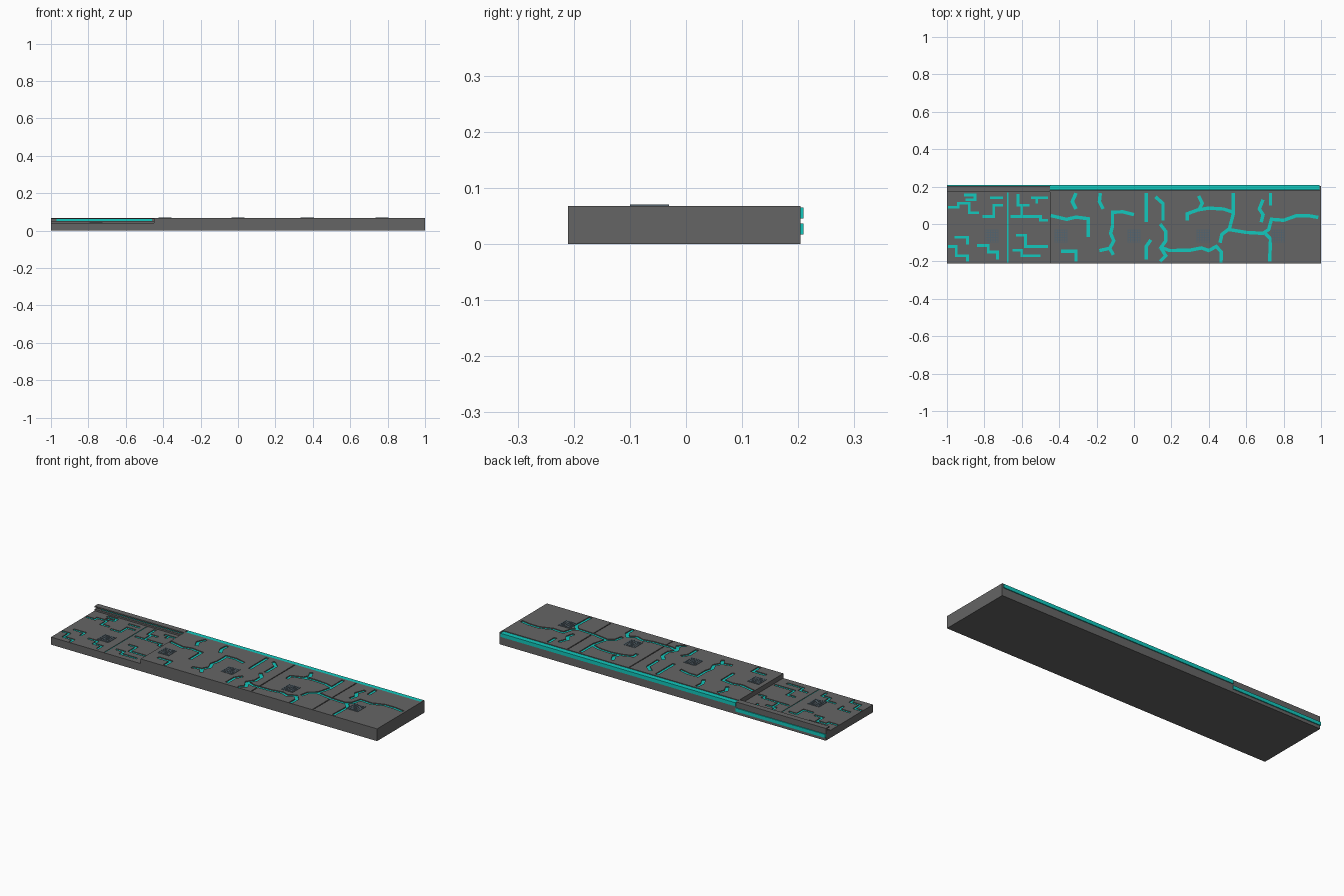
import bpy, bmesh
from mathutils import Vector


def material(name, rgb):
    m = bpy.data.materials.new(name)
    m.diffuse_color = (*rgb, 1)
    return m


TEAL = material("teal_glow", (0.006, 0.58, 0.51))
GREY = material("dark_metal", (0.13, 0.13, 0.13))
VENT = material("vent_dark", (0.09, 0.13, 0.16))


def finish(name, bm, mat):
    bmesh.ops.recalc_face_normals(bm, faces=bm.faces)
    me = bpy.data.meshes.new(name)
    bm.to_mesh(me)
    bm.free()
    me.materials.append(mat)
    ob = bpy.data.objects.new(name, me)
    bpy.context.collection.objects.link(ob)
    return ob


def prism(bm, ring, shift):
    a = [bm.verts.new(p) for p in ring]
    b = [bm.verts.new(Vector(p) + Vector(shift)) for p in ring]
    bm.faces.new(a)
    bm.faces.new(b[::-1])
    for i in range(len(a)):
        j = (i + 1) % len(a)
        bm.faces.new((a[i], b[i], b[j], a[j]))


def add_box(bm, x, y, z):
    prism(bm, [(x[0], y[0], z[0]), (x[1], y[0], z[0]), (x[1], y[1], z[0]), (x[0], y[1], z[0])],
          (0, 0, z[1] - z[0]))


def box(name, x, y, z, mat):
    bm = bmesh.new()
    add_box(bm, x, y, z)
    return finish(name, bm, mat)


def extrude_x(name, yz, x0, x1, mat):
    bm = bmesh.new()
    prism(bm, [(x0, y, z) for y, z in yz], (x1 - x0, 0, 0))
    return finish(name, bm, mat)


def ribbons(name, paths, w, z0, z1, mat):
    # mitred ribbons following flat paths
    bm = bmesh.new()
    for path in paths:
        p = [Vector(q) for q in path]
        d = [(p[i + 1] - p[i]).normalized() for i in range(len(p) - 1)]
        left, right = [], []
        for i, q in enumerate(p):
            a, b = d[max(i - 1, 0)], d[min(i, len(d) - 1)]
            t = (a + b).normalized()
            n = Vector((-t.y, t.x)) * (w / 2 / max(t.dot(a), 0.5))
            left.append((*(q + n), z0))
            right.append((*(q - n), z0))
        prism(bm, left + right[::-1], (0, 0, z1 - z0))
    return finish(name, bm, mat)


def carve(target, name, paths, w, top, depth, lit=True):
    # cut the channels and lay glowing strips on their floors
    cut = ribbons(name + "_cutter", paths, w, top - depth, top + 0.01, GREY)
    cut.hide_render = True
    cut.hide_viewport = True
    mod = target.modifiers.new(name, 'BOOLEAN')
    mod.object = cut
    mod.operation = 'DIFFERENCE'
    mod.solver = 'EXACT'
    mod.use_self = True
    if lit:
        ribbons(name, paths, w, top - depth - 0.002, top - depth + 0.001, TEAL)


TOP, DECK = 0.068, 0.042
FRONT, BACK = -0.21, 0.204

# main slab with a notch along its back top edge, closed by an end cap
main = extrude_x("main_slab", [(FRONT, 0), (BACK, 0), (BACK, 0.045), (0.18, 0.045),
                               (0.18, TOP), (FRONT, TOP)], -0.45, 0.992, GREY)
box("end_cap", (0.992, 1), (FRONT, BACK), (0, TOP), GREY)
box("upper_light_bar", (-0.45, 0.992), (0.181, 0.209), (0.045, 0.065), TEAL)

# lower deck with a raised, slotted back rim
low = extrude_x("lower_deck", [(FRONT, 0), (BACK, 0), (BACK, TOP), (0.172, TOP), (0.172, 0.061),
                               (0.187, 0.061), (0.187, 0.051), (0.172, 0.051),
                               (0.172, DECK), (FRONT, DECK)], -1, -0.45, GREY)
box("rim_light", (-0.97, -0.46), (0.184, 0.188), (0.051, 0.061), TEAL)
box("lower_light_bar", (-1, -0.45), (0.2, 0.209), (0.017, 0.036), TEAL)

# irregular cracks on the main slab
cracks_a = [
    [(-0.445, 0.045), (-0.36, 0.025), (-0.31, 0.037), (-0.245, 0.028), (-0.245, -0.07)],
    [(-0.31, 0.165), (-0.33, 0.12), (-0.31, 0.08)],
    [(-0.18, 0.165), (-0.185, 0.12), (-0.165, 0.08)],
    [(0, 0.05), (-0.06, 0.065), (-0.115, 0.063), (-0.115, -0.01), (-0.125, -0.05),
     (-0.108, -0.09), (-0.13, -0.13), (-0.185, -0.142)],
    [(-0.13, -0.13), (-0.11, -0.165)],
    [(-0.39, -0.145), (-0.31, -0.145), (-0.31, -0.2)],
    [(0.065, 0.165), (0.065, 0.01)],
    [(0.09, -0.085), (0.065, -0.12), (0.065, -0.19)],
]
cracks_b = [
    [(0.115, 0.145), (0.155, 0.11), (0.155, 0.02)],
    [(0.14, 0), (0.17, -0.04), (0.17, -0.09), (0.145, -0.125), (0.19, -0.142), (0.3, -0.14),
     (0.36, -0.128), (0.4, -0.142), (0.44, -0.12), (0.467, -0.15), (0.465, -0.205)],
    [(0.145, -0.13), (0.17, -0.17), (0.14, -0.2)],
    [(0.285, 0.02), (0.285, 0.055), (0.34, 0.075), (0.4, 0.085), (0.48, 0.08), (0.525, 0.065)],
    [(0.345, 0.15), (0.365, 0.11), (0.35, 0.08)],
    [(0.53, 0.165), (0.53, 0.05), (0.51, -0.025), (0.47, -0.055), (0.46, -0.1)],
]
cracks_c = [
    [(0.51, -0.03), (0.6, -0.045), (0.69, -0.05), (0.72, -0.03), (0.735, 0.025), (0.8, 0.02),
     (0.87, 0.045), (0.93, 0.045), (0.985, 0.035)],
    [(0.7, -0.048), (0.73, -0.08), (0.725, -0.2)],
    [(0.69, 0.13), (0.67, 0.08), (0.69, 0.05), (0.68, 0.01)],
    [(0.73, 0.165), (0.73, 0.1)],
]
carve(main, "main_cracks", cracks_a + cracks_b + cracks_c, 0.018, TOP, 0.006)

# circuit-like channels on the lower deck
circuits_a = [
    [(-0.995, 0.09), (-0.94, 0.09), (-0.94, 0.11), (-0.88, 0.11), (-0.88, 0.06), (-0.83, 0.06)],
    [(-0.91, 0.155), (-0.85, 0.155), (-0.85, 0.13), (-0.9, 0.13)],
    [(-0.81, 0.04), (-0.75, 0.04), (-0.75, 0.1), (-0.7, 0.1)],
    [(-0.77, 0.14), (-0.7, 0.14)],
    [(-0.62, 0.16), (-0.62, 0.1), (-0.56, 0.1)],
    [(-0.66, 0.04), (-0.5, 0.04), (-0.5, 0.02), (-0.46, 0.02)],
    [(-0.55, 0.14), (-0.46, 0.14)],
    [(-0.6, 0.04), (-0.6, 0.1)],
    [(-0.52, 0.14), (-0.52, 0.11)],
]
circuits_b = [
    [(-0.995, -0.12), (-0.95, -0.12), (-0.95, -0.17), (-0.89, -0.17), (-0.89, -0.2)],
    [(-0.96, -0.07), (-0.89, -0.07), (-0.89, -0.11)],
    [(-0.84, -0.115), (-0.78, -0.115), (-0.78, -0.15), (-0.73, -0.15), (-0.73, -0.19)],
    [(-0.65, -0.14), (-0.6, -0.14), (-0.6, -0.17), (-0.5, -0.17)],
    [(-0.63, -0.06), (-0.58, -0.06), (-0.58, -0.12), (-0.46, -0.12)],
]
carve(low, "deck_circuits", circuits_a + circuits_b, 0.014, DECK, 0.005)

# thin panel seams
carve(main, "main_seams", [[(x, -0.205), (x, 0.175)] for x in (0.225, 0.603)], 0.005, TOP, 0.004, False)
carve(low, "deck_seam", [[(-0.675, -0.205), (-0.675, 0.168)]], 0.006, DECK, 0.004)

# square vent grates
for i, (cx, top) in enumerate([(-0.76, DECK), (-0.39, TOP), (0, TOP), (0.37, TOP), (0.77, TOP)]):
    bm = bmesh.new()
    for k in range(6):
        o = -0.0325 + k * 0.013
        add_box(bm, (cx + o - 0.0025, cx + o + 0.0025), (-0.1, -0.03), (top - 0.001, top + 0.002))
        add_box(bm, (cx - 0.035, cx + 0.035), (-0.065 + o - 0.0025, -0.065 + o + 0.0025),
                (top - 0.001, top + 0.0018))
    finish(f"vent_grate_{i + 1}", bm, VENT)
